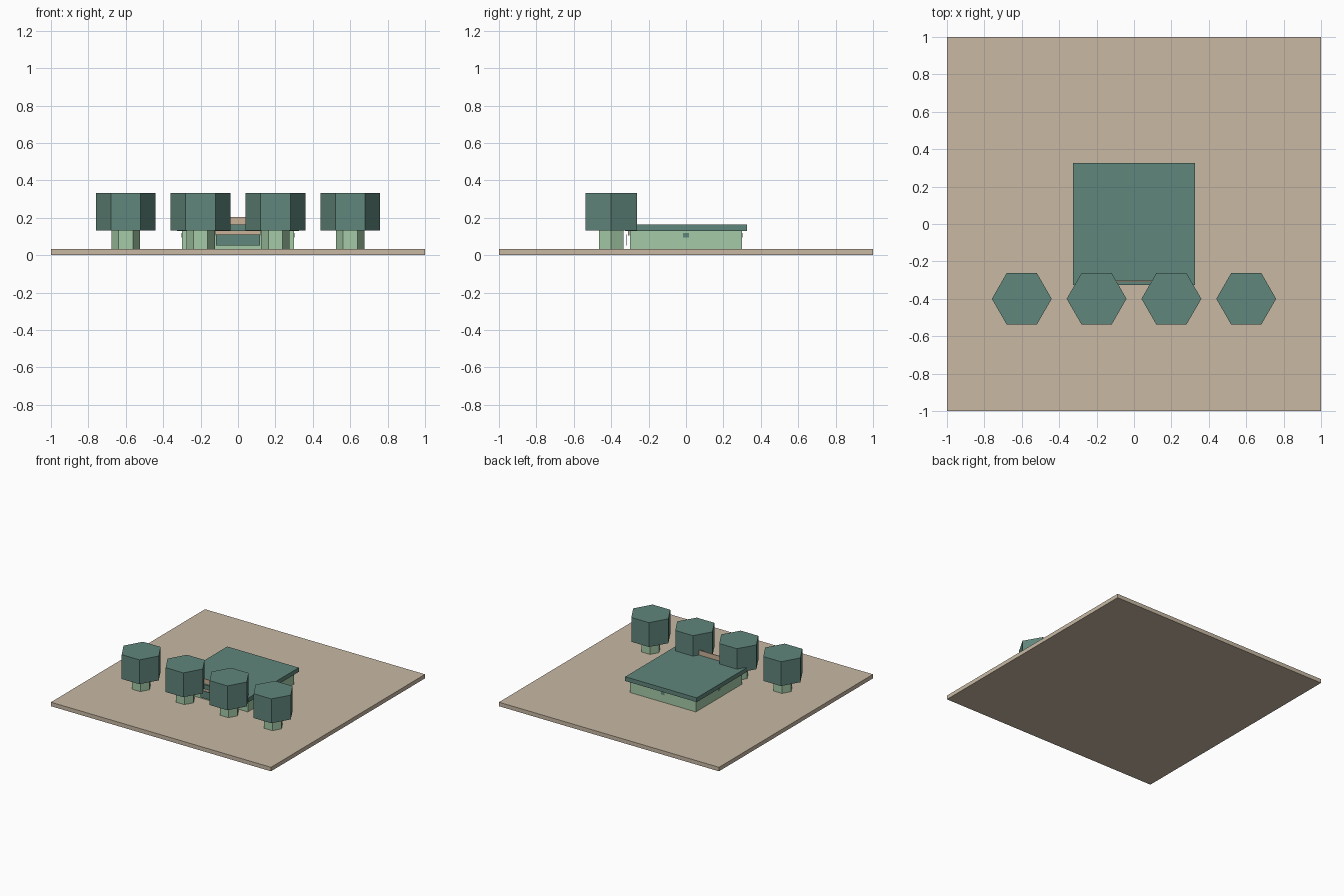
import bpy, math

cube = bpy.data.objects.get("Cube")
if cube:
    bpy.data.objects.remove(cube, do_unlink=True)


def material(name, rgb):
    lin = [((c / 255 + 0.055) / 1.055) ** 2.4 for c in rgb] + [1]
    m = bpy.data.materials.new(name)
    m.use_nodes = True
    m.diffuse_color = lin
    m.node_tree.nodes["Principled BSDF"].inputs["Base Color"].default_value = lin
    return m


SAND = material("sand", (200, 185, 164))
CLAY = material("warm_tan", (201, 178, 153))
DARK = material("dark_green", (96, 134, 123))
PALE = material("pale_green", (165, 203, 167))


def box(name, mat, size, centre):
    bpy.ops.mesh.primitive_cube_add(size=1, location=centre)
    ob = bpy.context.object
    ob.name = name
    ob.scale = size
    bpy.ops.object.transform_apply(location=False, rotation=False)
    ob.data.materials.append(mat)
    return ob


def hexagon(name, mat, radius, x, y, z0, z1):
    bpy.ops.mesh.primitive_cylinder_add(
        vertices=6, radius=radius, depth=z1 - z0,
        location=(x, y, (z0 + z1) / 2), rotation=(0, 0, math.pi / 2))
    ob = bpy.context.object
    ob.name = name
    ob.data.materials.append(mat)
    return ob


GROUND = 0.033
EAVES = 0.13
WALL = 0.3

# Ground slab
box("ground_slab", SAND, (2, 2, GROUND), (0, 0, GROUND / 2))

# Building with overhanging flat roof
box("walls", PALE, (2 * WALL, 2 * WALL, EAVES - GROUND), (0, 0, (EAVES + GROUND) / 2))
box("roof", DARK, (0.65, 0.65, 0.035), (0, 0, EAVES + 0.0175))

# Front sign board and shop window
box("sign_board", CLAY, (0.24, 0.006, 0.1), (0, -0.306, 0.155))
box("front_window", DARK, (0.235, 0.004, 0.058), (0, -0.32, 0.081))

# Small vents on the sides and back
for side, label in ((1, "left"), (-1, "right")):
    box(label + "_vent", DARK, (0.004, 0.03, 0.025), (side * (WALL + 0.001), 0, 0.107))
box("back_vent", DARK, (0.03, 0.004, 0.025), (0, WALL + 0.001, 0.107))

# Row of trees
for i, x in enumerate((-0.6, -0.2, 0.2, 0.6), 1):
    hexagon(f"tree_trunk_{i}", PALE, 0.076, x, -0.4, GROUND, 0.134)
    hexagon(f"tree_crown_{i}", DARK, 0.16, x, -0.4, 0.133, 0.333)
